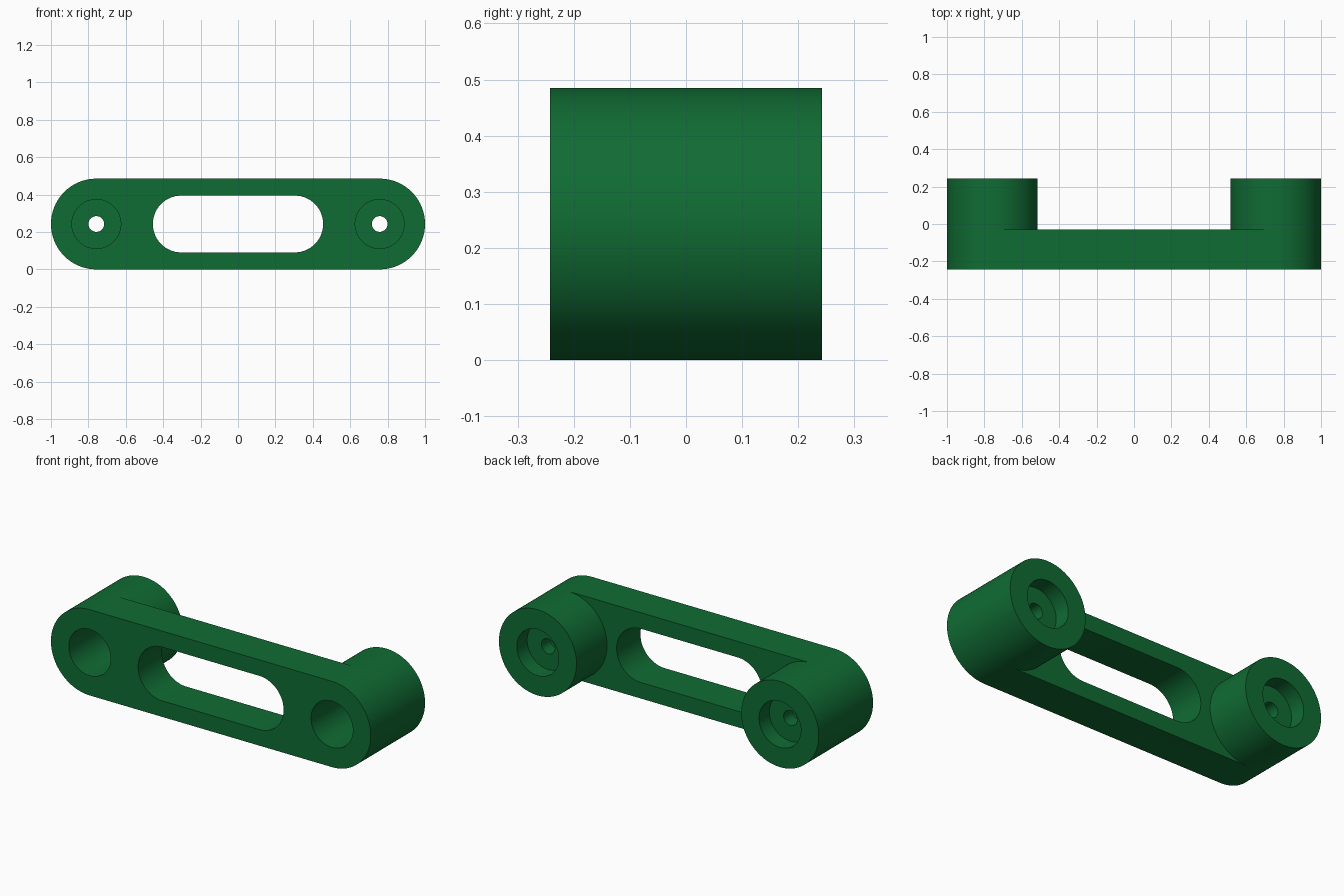
import bpy, bmesh, math

if "Cube" in bpy.data.objects:
    bpy.data.objects.remove(bpy.data.objects["Cube"])

R = 0.2425                              # end and boss radius
CX, CZ = 1 - R, R                       # boss centre
FRONT, MID, BACK = -R, -0.03, R         # front face, back of bar, back of bosses
BORE, PIN = 0.131, 0.042                # counterbore and screw hole radii
BORE_FLOOR, POCKET_FLOOR = 0.07, 0.15   # web between the bore and rear pocket
SLOT_R, SLOT_X = 0.152, 0.303
N = 48                                  # segments per half circle


def arc(cx, r, a0, a1, n=N):
    """Points (x, z) along an arc, angles in degrees."""
    out = []
    for i in range(n + 1):
        a = math.radians(a0 + (a1 - a0) * i / n)
        out.append((cx + r * math.cos(a), CZ + r * math.sin(a)))
    return out


def circle(cx, r):
    return arc(cx, r, 0, 360, 2 * N)[:-1]


def stadium(cx, r):
    return arc(cx, r, -90, 90) + arc(-cx, r, 90, 270)


bm = bmesh.new()


def wall(loop, ya, yb):
    """Straight wall following a closed loop between two depths."""
    a = [bm.verts.new((x, ya, z)) for x, z in loop]
    b = [bm.verts.new((x, yb, z)) for x, z in loop]
    for i in range(len(loop)):
        j = (i + 1) % len(loop)
        bm.faces.new((a[i], a[j], b[j], b[i]))


def cap(loops, y):
    """Flat face bounded by an outer loop and any holes."""
    edges = []
    for loop in loops:
        v = [bm.verts.new((x, y, z)) for x, z in loop]
        edges += [bm.edges.new((v[i], v[(i + 1) % len(v)])) for i in range(len(v))]
    bmesh.ops.triangle_fill(bm, edges=edges, use_beauty=True, normal=(0, 1, 0))


# Bar with rounded ends and a central slot
outline, slot = stadium(CX, R), stadium(SLOT_X, SLOT_R)
wall(outline, FRONT, MID)
wall(slot, FRONT, MID)
cap([outline, slot, circle(CX, BORE), circle(-CX, BORE)], FRONT)
cap([arc(CX, R, 270, 90) + arc(-CX, R, 90, -90), slot], MID)

# Bosses with front counterbore, screw hole and rear pocket
for cx in (-CX, CX):
    boss, bore, pin = circle(cx, R), circle(cx, BORE), circle(cx, PIN)
    wall(boss, MID, BACK)
    cap([boss, bore], BACK)
    wall(bore, FRONT, BORE_FLOOR)
    cap([bore, pin], BORE_FLOOR)
    wall(pin, BORE_FLOOR, POCKET_FLOOR)
    cap([bore, pin], POCKET_FLOOR)
    wall(bore, POCKET_FLOOR, BACK)

bmesh.ops.remove_doubles(bm, verts=bm.verts, dist=1e-5)
bmesh.ops.recalc_face_normals(bm, faces=bm.faces)

mesh = bpy.data.meshes.new("slotted_bracket")
bm.to_mesh(mesh)
bm.free()
bracket = bpy.data.objects.new("slotted_bracket", mesh)
bpy.context.collection.objects.link(bracket)

green = bpy.data.materials.new("dark green")
green.diffuse_color = (0.0052, 0.15, 0.034, 1)
green.use_nodes = True
green.node_tree.nodes["Principled BSDF"].inputs["Base Color"].default_value = green.diffuse_color
mesh.materials.append(green)

bpy.context.view_layer.objects.active = bracket
bracket.select_set(True)
bpy.ops.object.shade_smooth_by_angle(angle=math.radians(30))
